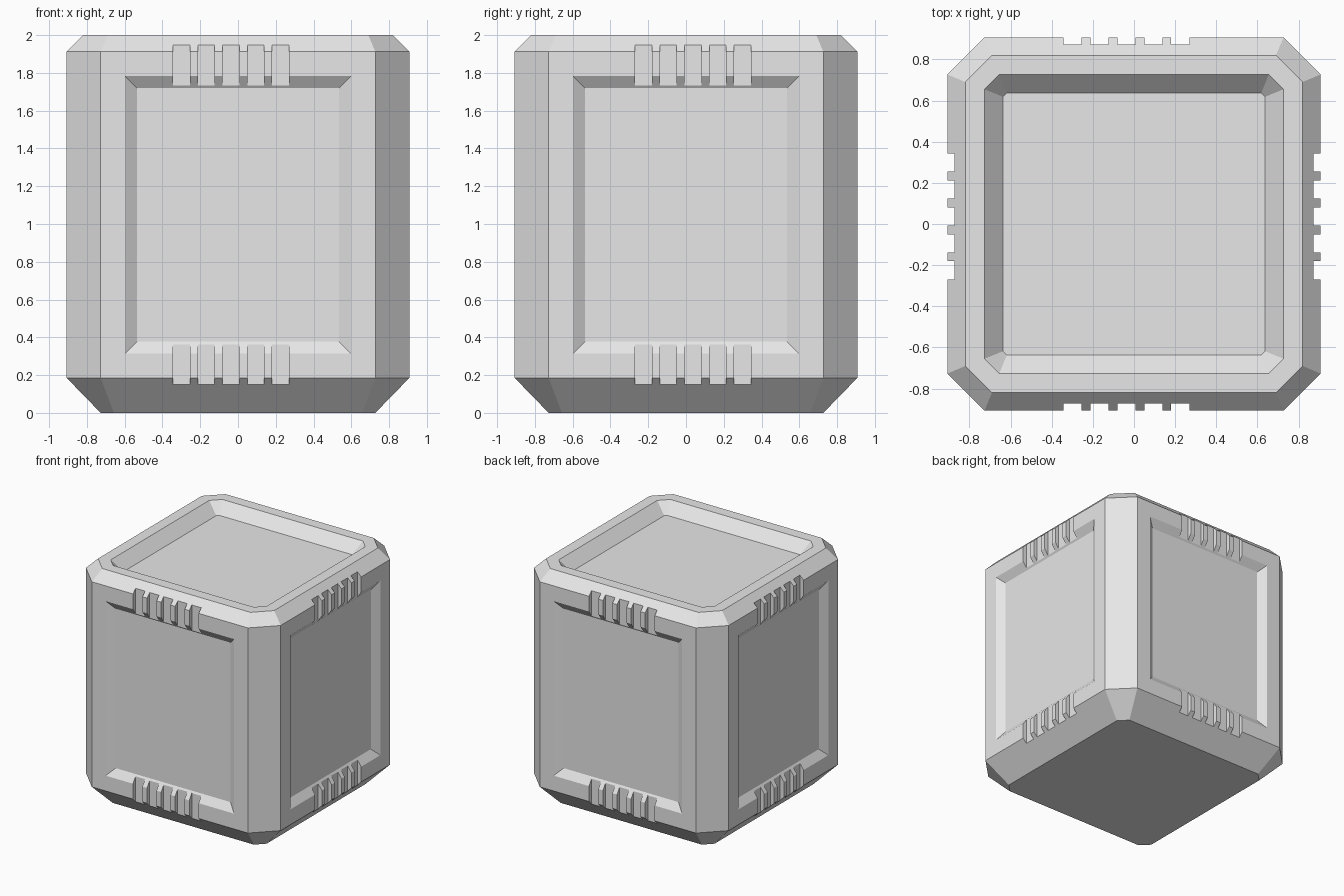
import bpy, bmesh
from mathutils import Vector

if "Cube" in bpy.data.objects:
    bpy.data.objects.remove(bpy.data.objects["Cube"])

grey = bpy.data.materials.new("plain grey")
grey.diffuse_color = (0.8, 0.8, 0.8, 1)
grey.use_nodes = True
grey.node_tree.nodes["Principled BSDF"].inputs["Base Color"].default_value = grey.diffuse_color

WALL = 0.907          # half width of the crate
GROOVE_DEPTH = 0.034


def make_object(name, bm):
    bmesh.ops.recalc_face_normals(bm, faces=bm.faces)
    mesh = bpy.data.meshes.new(name)
    bm.to_mesh(mesh)
    bm.free()
    obj = bpy.data.objects.new(name, mesh)
    bpy.context.collection.objects.link(obj)
    mesh.materials.append(grey)
    return obj


def octagon(bm, half, flat, z):
    """Square ring with cut corners; flat is half the length of a side."""
    pts = [(flat, -half), (half, -flat), (half, flat), (flat, half),
           (-flat, half), (-half, flat), (-half, -flat), (-flat, -half)]
    return [bm.verts.new((x, y, z)) for x, y in pts]


# Crate body: bottom chamfer, walls, top chamfer, rim and sunken lid
bm = bmesh.new()
profile = [(0.727, 0.657, 0.0), (WALL, 0.727, 0.185), (WALL, 0.727, 1.912),
           (0.82, 0.69, 2.0), (0.727, 0.655, 2.0), (0.636, 0.618, 1.91)]
rings = [octagon(bm, *p) for p in profile]
for low, high in zip(rings, rings[1:]):
    for i in range(8):
        j = (i + 1) % 8
        bm.faces.new((low[i], low[j], high[j], high[i]))
bm.faces.new(rings[0][::-1])
bm.faces.new(rings[-1])
bmesh.ops.recalc_face_normals(bm, faces=bm.faces)

# Recessed panel with sloped borders on each of the four walls
walls = [f for f in bm.faces
         if max(abs(f.normal.x), abs(f.normal.y)) > 0.99 and f.calc_area() > 1]
bmesh.ops.inset_individual(bm, faces=walls, thickness=0.182)
bmesh.ops.inset_individual(bm, faces=walls, thickness=0.09, depth=-0.044)
body = make_object("crate_body", bm)

# Groove cutters: five slots per wall, cutting the frame above and below the panel
bm = bmesh.new()
floor = WALL - GROOVE_DEPTH
for side in (-1, 1):
    for i in range(5):
        along = -0.299 + 0.131 * i
        out = side * (floor + 0.1)
        for centre, size in (((along, out, 1.05), (0.088, 0.2, 1.96)),
                             ((out, -along, 1.05), (0.2, 0.088, 1.96))):
            box = bmesh.ops.create_cube(bm, size=1)["verts"]
            for v in box:
                v.co = Vector(c + a * s for c, a, s in zip(centre, v.co, size))
cutter = make_object("groove_cutter", bm)
cutter.hide_render = True
cutter.hide_viewport = True

cut = body.modifiers.new("grooves", 'BOOLEAN')
cut.operation = 'DIFFERENCE'
cut.solver = 'EXACT'
cut.object = cutter
